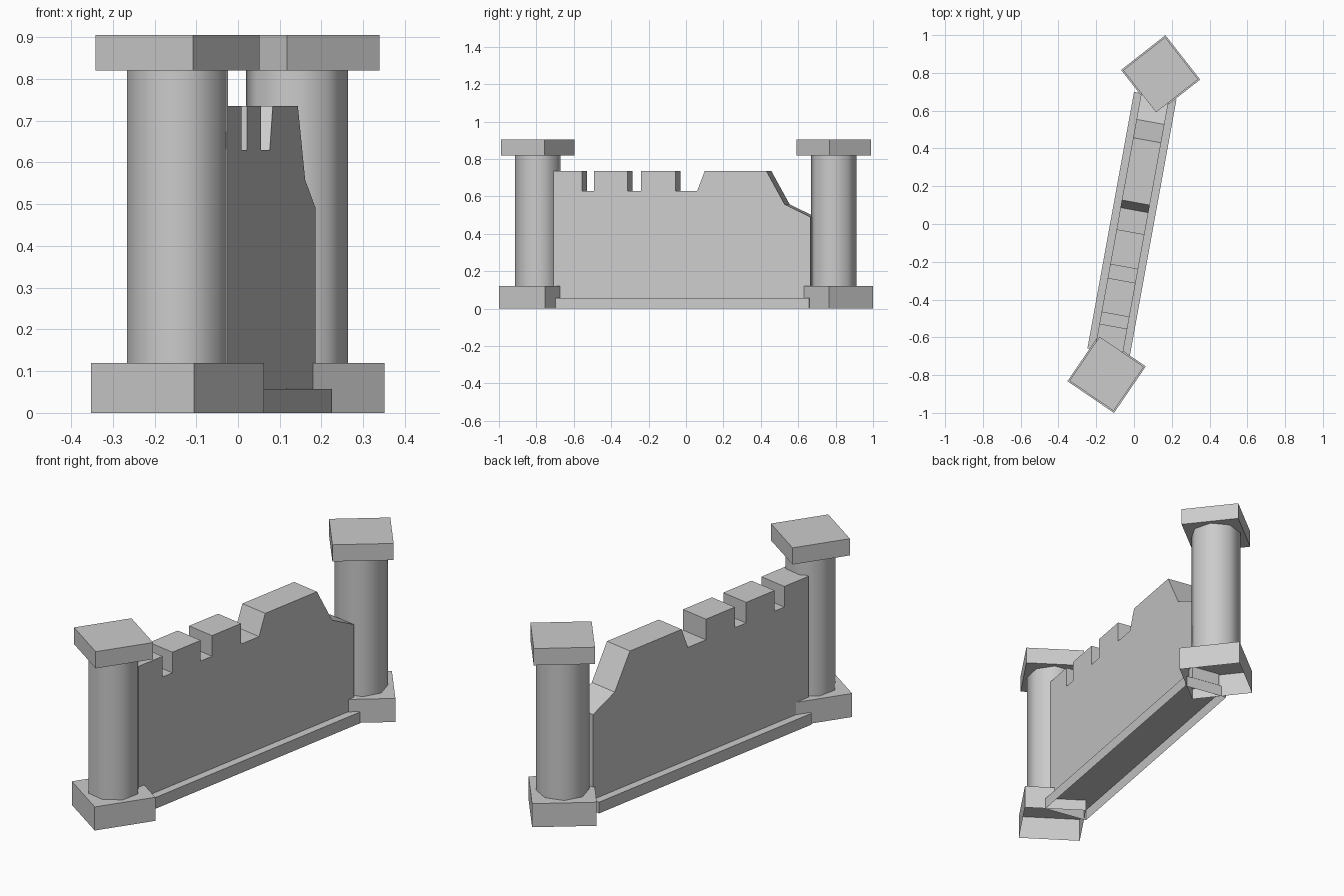
import bpy, bmesh, math
from mathutils import Matrix

if "Cube" in bpy.data.objects:
    bpy.data.objects.remove(bpy.data.objects["Cube"])

stone = bpy.data.materials.new("grey_stone")
stone.diffuse_color = (0.6, 0.6, 0.6, 1)
stone.use_nodes = True
stone.node_tree.nodes["Principled BSDF"].inputs["Base Color"].default_value = stone.diffuse_color


def prism(name, pts, z0, z1, matrix, bottom=True, top=True, smooth=False):
    """Extrude a counter-clockwise outline from z0 to z1, then place it."""
    bm = bmesh.new()
    lo = [bm.verts.new((x, y, z0)) for x, y in pts]
    hi = [bm.verts.new((x, y, z1)) for x, y in pts]
    n = len(pts)
    for i in range(n):
        j = (i + 1) % n
        bm.faces.new((lo[i], lo[j], hi[j], hi[i])).smooth = smooth
    if bottom:
        bm.faces.new(lo[::-1])
    if top:
        bm.faces.new(hi)
    bm.transform(matrix)
    mesh = bpy.data.meshes.new(name)
    bm.to_mesh(mesh)
    bm.free()
    mesh.materials.append(stone)
    obj = bpy.data.objects.new(name, mesh)
    bpy.context.collection.objects.link(obj)
    return obj


def ring(radius, sides):
    return [(radius * math.cos(2 * math.pi * i / sides),
             radius * math.sin(2 * math.pi * i / sides)) for i in range(sides)]


# Two pillars: square base open below, eight-sided shaft, square cap
for label, x, y, turn in (("front", -0.145, -0.793, 10.7),
                          ("back", 0.141, 0.79, -6.9)):
    place = Matrix.Translation((x, y, 0)) @ Matrix.Rotation(math.radians(turn), 4, 'Z')
    prism(label + "_pillar_base", ring(0.211, 4), 0, 0.12, place, bottom=False)
    prism(label + "_pillar_shaft", ring(0.123, 8), 0.12, 0.82, place,
          bottom=False, top=False, smooth=True)
    prism(label + "_pillar_cap", ring(0.2, 4), 0.82, 0.905, place)

# Low plinth running between the pillars, open below
tilt = math.radians(10.3)
c, s = math.cos(tilt), math.sin(tilt)
offset = Matrix.Translation((-0.011, 0, 0))
w, h = 0.114, 0.69
prism("wall_plinth", [(-w, -h), (w, -h), (w, h), (-w, h)], 0, 0.057,
      offset @ Matrix.Rotation(-tilt, 4, 'Z'), bottom=False)

# Broken battlement wall: side profile (y on the right face, height)
half = 0.075
profile = [(-0.71, 0.058), (0.665, 0.058), (0.665, 0.49), (0.527, 0.558),
           (0.43, 0.735), (0.1, 0.735), (0.06, 0.63),
           (-0.055, 0.63), (-0.055, 0.735), (-0.24, 0.735), (-0.24, 0.63),
           (-0.312, 0.63), (-0.312, 0.735), (-0.493, 0.735), (-0.493, 0.63),
           (-0.555, 0.63), (-0.555, 0.735), (-0.71, 0.735)]
along = [((y + half * s) / c, z) for y, z in profile]
stand = Matrix(((s, 0, c, 0), (c, 0, -s, 0), (0, 1, 0, 0), (0, 0, 0, 1)))
prism("battlement_wall", along, -half, half, offset @ stand)
